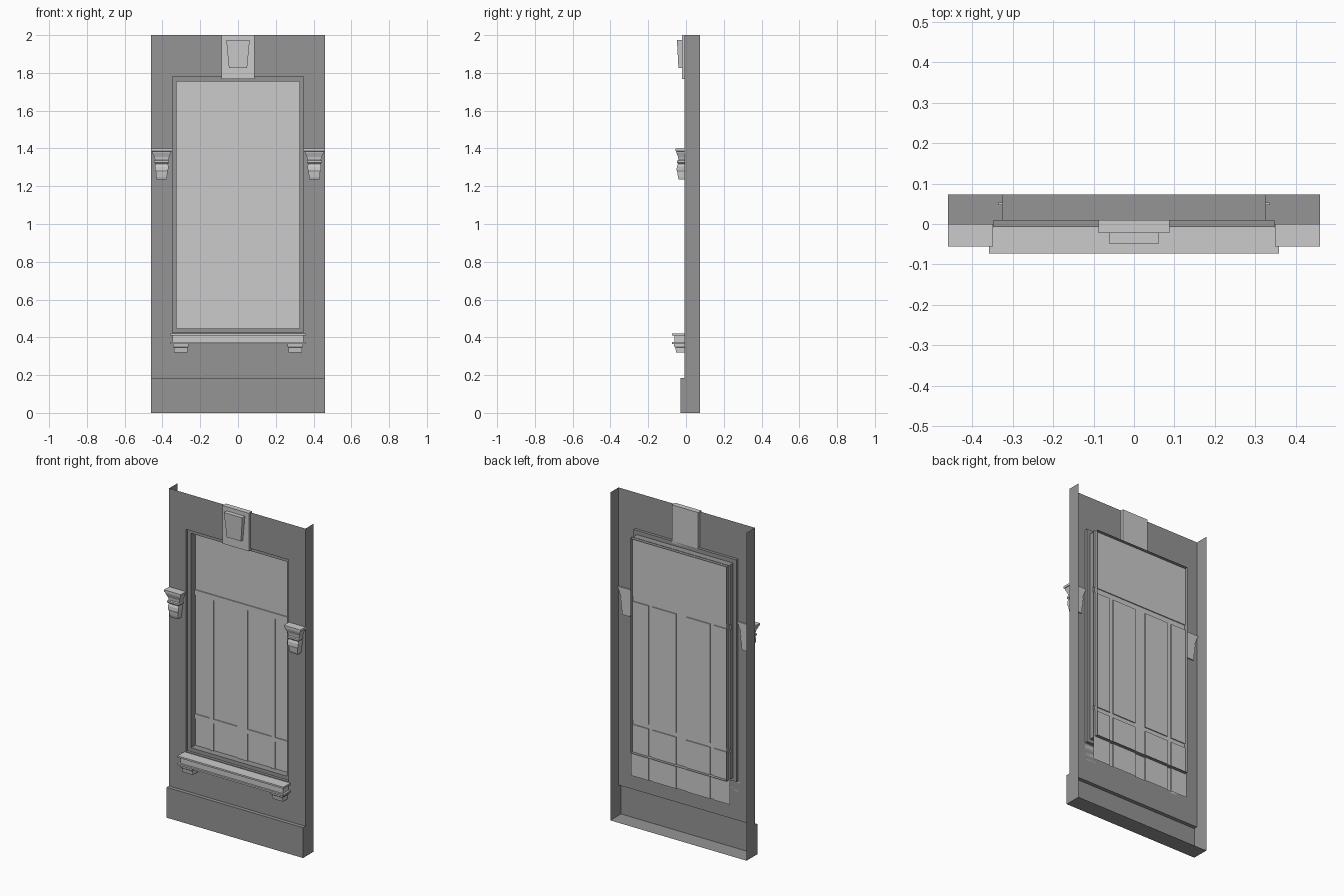
import bpy, bmesh

if "Cube" in bpy.data.objects:
    bpy.data.objects.remove(bpy.data.objects["Cube"])

W, BACK, FACE = 0.46, 0.073, -0.007   # wall half width, back edge, front plane

dark = bpy.data.materials.new("dark_wall")
dark.diffuse_color = (0.3, 0.3, 0.3, 1)
dark.use_nodes = True
dark.node_tree.nodes["Principled BSDF"].inputs["Base Color"].default_value = dark.diffuse_color


def finish(bm, name, mat=None):
    bmesh.ops.remove_doubles(bm, verts=bm.verts, dist=1e-5)
    bmesh.ops.recalc_face_normals(bm, faces=bm.faces)
    me = bpy.data.meshes.new(name)
    bm.to_mesh(me)
    bm.free()
    ob = bpy.data.objects.new(name, me)
    bpy.context.collection.objects.link(ob)
    if mat:
        me.materials.append(mat)
    return ob


def face(bm, pts):
    return bm.faces.new([bm.verts.new(p) for p in pts])


def bridge(bm, rings):
    for a, b in zip(rings, rings[1:]):
        for i in range(len(a)):
            j = (i + 1) % len(a)
            face(bm, (a[i], a[j], b[j], b[i]))


def opening(hw, z0, z1, y):
    return [(-hw, y, z0), (hw, y, z0), (hw, y, z1), (-hw, y, z1)]


def stack(name, levels, cx=0.0, back=0.0):
    """Solid moulding: levels of (z, half width, front y) with a flat back."""
    bm = bmesh.new()
    rings = [[(cx - w, back, z), (cx + w, back, z), (cx + w, y, z), (cx - w, y, z)]
             for z, w, y in levels]
    bridge(bm, rings)
    face(bm, rings[0])
    face(bm, rings[-1])
    return finish(bm, name)


# Wall shell, open at top and back, with a stepped window reveal and plinth
bm = bmesh.new()
bridge(bm, [opening(W, 0.185, 2.0, FACE),
            opening(0.347, 0.425, 1.78, FACE),
            opening(0.347, 0.425, 1.78, 0.010),
            opening(0.325, 0.447, 1.755, 0.010),
            opening(0.325, 0.447, 1.755, BACK)])
plinth = [(FACE, 0.185), (-0.03, 0.185), (-0.03, 0), (BACK, 0)]
for (y0, z0), (y1, z1) in zip(plinth, plinth[1:]):
    face(bm, [(-W, y0, z0), (W, y0, z0), (W, y1, z1), (-W, y1, z1)])
for s in (-W, W):
    face(bm, [(s, y, z) for y, z in [(FACE, 2)] + plinth + [(BACK, 2)]])
finish(bm, "wall", dark)

# Window sheet: bars forward, panes set back, as a stepped grid
xs = [-0.335, -0.225, -0.198, -0.038, 0.032, 0.193, 0.217, 0.335]
zs = [0.30, 0.614, 0.64, 1.365, 1.397, 1.757]
bm = bmesh.new()


def depth(i, k):
    pane = k == 4 or (i % 2 == 0 and k in (0, 2))
    return 0.053 if pane else 0.047


for i in range(len(xs) - 1):
    for k in range(len(zs) - 1):
        x0, x1, z0, z1 = xs[i], xs[i + 1], zs[k], zs[k + 1]
        d = depth(i, k)
        face(bm, [(x0, d, z0), (x1, d, z0), (x1, d, z1), (x0, d, z1)])
        if i + 2 < len(xs) and depth(i + 1, k) != d:
            e = depth(i + 1, k)
            face(bm, [(x1, d, z0), (x1, e, z0), (x1, e, z1), (x1, d, z1)])
        if k + 2 < len(zs) and depth(i, k + 1) != d:
            e = depth(i, k + 1)
            face(bm, [(x0, d, z1), (x1, d, z1), (x1, e, z1), (x0, e, z1)])
finish(bm, "window")

# Keystone plate and raised tapered block
stack("keystone_plate", [(1.768, 0.088, -0.022), (2.0, 0.088, -0.022)], back=0.010)
stack("keystone_block", [(1.825, 0.048, -0.040), (1.975, 0.062, -0.048)], back=-0.020)

# Sill with top and bottom lips
stack("sill", [(0.365, 0.358, -0.073), (0.375, 0.358, -0.073),
               (0.375, 0.346, -0.062), (0.411, 0.346, -0.062),
               (0.411, 0.358, -0.073), (0.421, 0.358, -0.073)], back=FACE)

# Paired brackets and sill corbels
for s, side in ((-1, "left"), (1, "right")):
    stack("bracket_" + side,
          [(1.235, 0.026, -0.038), (1.250, 0.029, -0.043), (1.275, 0.030, -0.046),
           (1.285, 0.034, -0.050), (1.305, 0.036, -0.048), (1.318, 0.033, -0.042),
           (1.325, 0.040, -0.048), (1.335, 0.040, -0.048), (1.338, 0.035, -0.040),
           (1.355, 0.040, -0.042), (1.375, 0.049, -0.050), (1.385, 0.052, -0.052),
           (1.387, 0.056, -0.056), (1.400, 0.056, -0.056)], cx=s * 0.404, back=0.0)
    stack("sill_corbel_" + side,
          [(0.320, 0.036, -0.052), (0.345, 0.036, -0.056), (0.350, 0.041, -0.062),
           (0.366, 0.041, -0.064)], cx=s * 0.304, back=FACE)
